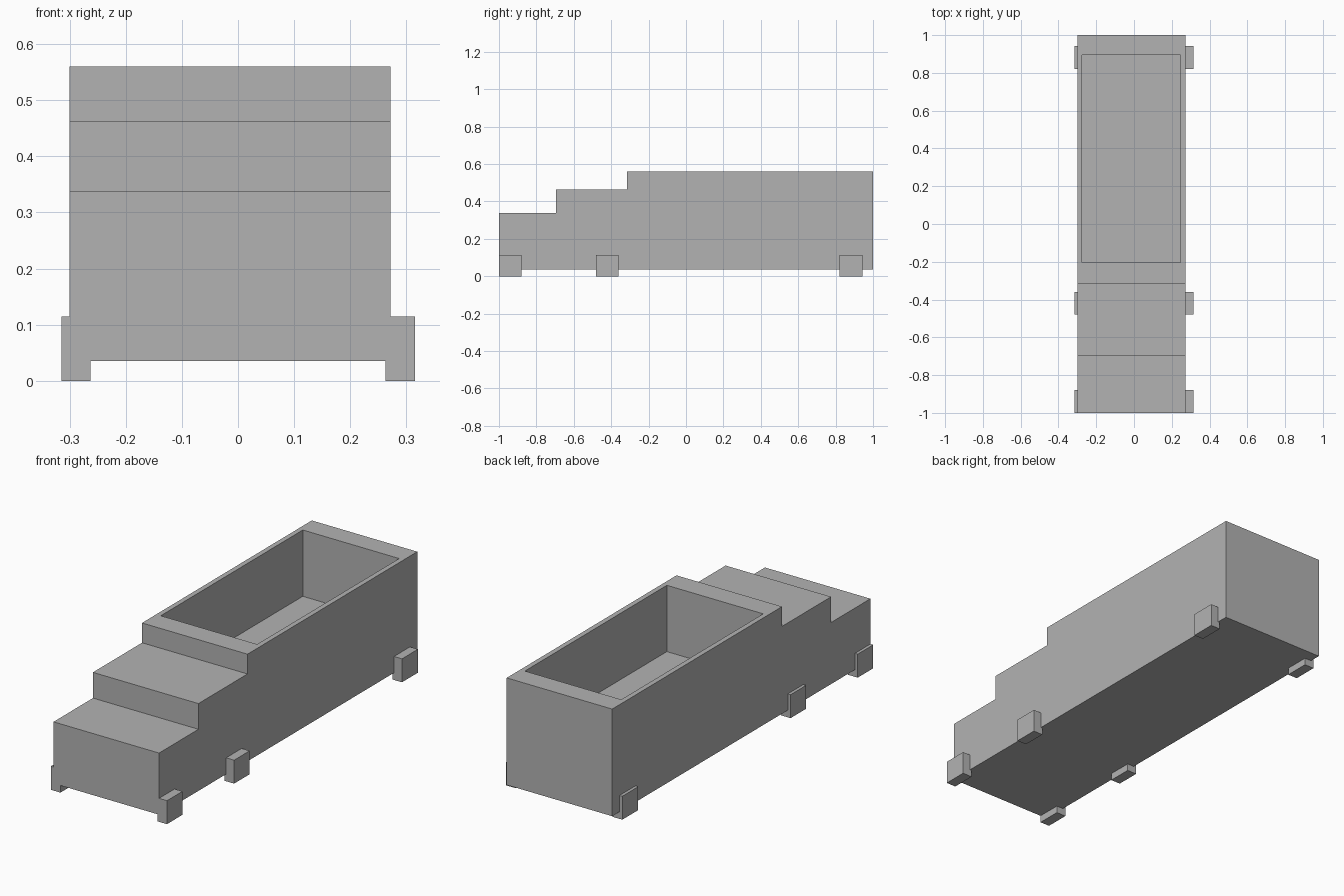
import bpy
import bmesh
from mathutils import Vector

cube = bpy.data.objects.get("Cube")
if cube:
    bpy.data.objects.remove(cube, do_unlink=True)

# Single plain grey
GREY = (0.45, 0.45, 0.45, 1.0)
grey = bpy.data.materials.new("plain grey")
grey.use_nodes = True
grey.diffuse_color = GREY
grey.node_tree.nodes["Principled BSDF"].inputs["Base Color"].default_value = GREY


def finish(bm, name):
    """Turn a bmesh into a flat-shaded grey object."""
    bmesh.ops.recalc_face_normals(bm, faces=bm.faces)
    mesh = bpy.data.meshes.new(name)
    bm.to_mesh(mesh)
    bm.free()
    mesh.materials.append(grey)
    obj = bpy.data.objects.new(name, mesh)
    bpy.context.collection.objects.link(obj)
    return obj


def box(name, low, high):
    low, high = Vector(low), Vector(high)
    bm = bmesh.new()
    bmesh.ops.create_cube(bm, size=1)
    for v in bm.verts:
        v.co = (low + high) / 2 + v.co * (high - low)
    return finish(bm, name)


# Stepped body: side profile (y, z) extruded across the width
LEFT, RIGHT, TOP, FLOOR = 0.272, -0.30, 0.56, 0.235
profile = [(-1, 0.035), (1, 0.035), (1, TOP), (-0.315, TOP),
           (-0.315, 0.463), (-0.695, 0.463), (-0.695, 0.337), (-1, 0.337)]
bm = bmesh.new()
side = bm.faces.new([bm.verts.new((RIGHT, y, z)) for y, z in profile])
swept = bmesh.ops.extrude_face_region(bm, geom=[side])["geom"]
bmesh.ops.translate(bm, vec=(LEFT - RIGHT, 0, 0),
                    verts=[g for g in swept if isinstance(g, bmesh.types.BMVert)])
bmesh.ops.recalc_face_normals(bm, faces=bm.faces)

# Open well: inset the highest face, widen its end margins, then sink it
top = max(bm.faces, key=lambda f: f.calc_center_median().z)
bmesh.ops.inset_region(bm, faces=[top], thickness=0.035)
for v in top.verts:
    v.co.y = 0.895 if v.co.y > 0 else -0.205
well = bmesh.ops.extrude_discrete_faces(bm, faces=[top])["faces"][0]
for v in well.verts:
    v.co.z = FLOOR
finish(bm, "stepped_body")

# Three pairs of feet clasping the lower edges
for label, y0, y1 in (("front", -1, -0.88), ("middle", -0.48, -0.36), ("back", 0.82, 0.943)):
    box(label + "_foot_left", (0.263, y0, 0), (0.315, y1, 0.115))
    box(label + "_foot_right", (-0.315, y0, 0), (-0.263, y1, 0.115))
